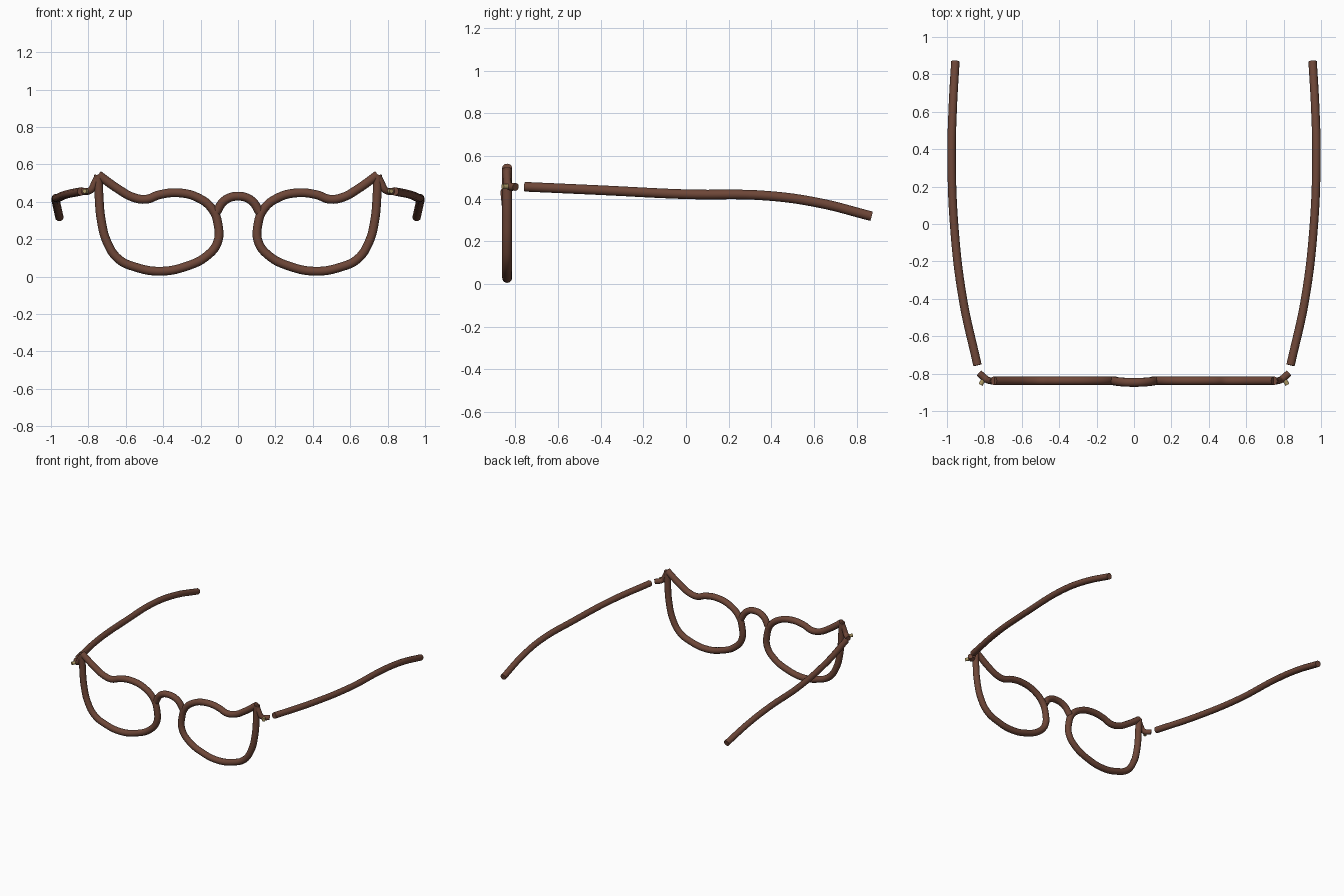
import bpy
from mathutils import Vector

if "Cube" in bpy.data.objects:
    bpy.data.objects.remove(bpy.data.objects["Cube"])


def material(name, rgb):
    m = bpy.data.materials.new(name)
    m.use_nodes = True
    m.diffuse_color = (*rgb, 1)
    m.node_tree.nodes["Principled BSDF"].inputs["Base Color"].default_value = (*rgb, 1)
    return m


brown = material("warm_brown", (0.155, 0.062, 0.039))
brass = material("brass", (0.42, 0.32, 0.13))
FRONT = -0.838


def finish(obj, mat):
    obj.data.materials.clear()
    obj.data.materials.append(mat)
    bpy.ops.object.select_all(action="DESELECT")
    obj.select_set(True)
    bpy.context.view_layer.objects.active = obj
    bpy.ops.object.shade_smooth_by_angle(angle=0.8)


def tube(name, points, radius, side=1):
    """Round capped tube swept along a smooth path."""
    curve = bpy.data.curves.new(name, "CURVE")
    curve.dimensions = "3D"
    curve.bevel_depth = radius
    curve.bevel_resolution = 4
    curve.resolution_u = 8
    curve.use_fill_caps = True
    spline = curve.splines.new("BEZIER")
    spline.bezier_points.add(len(points) - 1)
    for bp, (x, y, z) in zip(spline.bezier_points, points):
        bp.co = (x * side, y, z)
        bp.handle_left_type = bp.handle_right_type = "AUTO"
    obj = bpy.data.objects.new(name, curve)
    bpy.context.collection.objects.link(obj)
    bpy.ops.object.select_all(action="DESELECT")
    obj.select_set(True)
    bpy.context.view_layer.objects.active = obj
    bpy.ops.object.convert(target="MESH")
    obj = bpy.context.view_layer.objects.active
    finish(obj, brown)
    return obj


# Lens outline from the pointed outer corner, round and back to it (x, z)
rim = [(0.747, 0.545), (0.64, 0.468), (0.56, 0.424), (0.49, 0.414),
       (0.42, 0.438), (0.315, 0.448), (0.21, 0.42), (0.137, 0.36),
       (0.107, 0.28), (0.109, 0.185), (0.165, 0.112), (0.28, 0.054),
       (0.417, 0.029), (0.545, 0.05), (0.64, 0.095), (0.70, 0.184),
       (0.732, 0.307), (0.743, 0.43), (0.747, 0.545)]
hinge = [(0.748, FRONT, 0.54), (0.768, FRONT, 0.497),
         (0.787, -0.832, 0.463), (0.828, -0.798, 0.455)]
temple = [(0.837, -0.755, 0.456), (0.915, -0.40, 0.440), (0.962, 0.0, 0.421),
          (0.975, 0.38, 0.414), (0.969, 0.62, 0.381), (0.955, 0.869, 0.318)]

for side, label in ((1, "left"), (-1, "right")):
    tube(label + "_rim", [(x, FRONT, z) for x, z in rim], 0.0235, side)
    tube(label + "_hinge_arm", hinge, 0.0185, side)
    tube(label + "_temple", temple, 0.0225, side)

    # Small brass screw on the outside of the hinge arm
    axis = Vector((0.5 * side, -0.85, 0))
    bpy.ops.mesh.primitive_cylinder_add(
        vertices=16, radius=0.012, depth=0.05,
        location=(0.808 * side, -0.838, 0.457),
        rotation=axis.to_track_quat("Z", "Y").to_euler())
    screw = bpy.context.object
    screw.name = label + "_hinge_screw"
    finish(screw, brass)

# Arched nose bridge, bowed slightly forward
tube("nose_bridge", [(-0.115, FRONT, 0.345), (-0.072, -0.844, 0.407),
                     (0, -0.847, 0.430), (0.072, -0.844, 0.407),
                     (0.115, FRONT, 0.345)], 0.0235)
